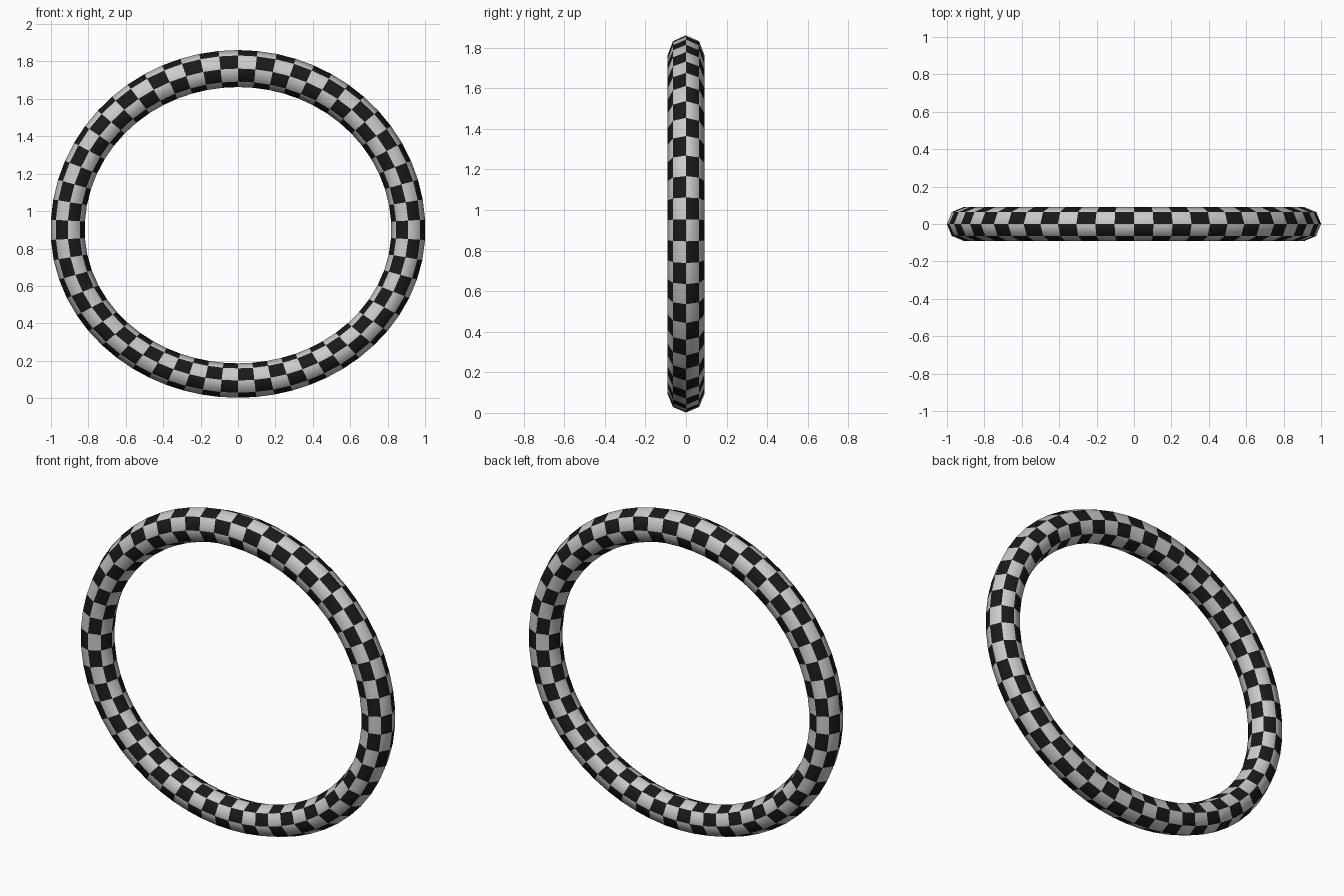
import bpy, bmesh
from math import sin, cos, pi, hypot

if "Cube" in bpy.data.objects:
    bpy.data.objects.remove(bpy.data.objects["Cube"])

SEGS, SIDES = 58, 8           # checks around the ring / around the tube
CZ, TUBE = 0.90, 0.091        # height of the widest point, tube radius
RX, R_UP, R_DOWN = 0.911, 0.862, 0.806   # centre line: sideways, up, down


def material(name, shade):
    m = bpy.data.materials.new(name)
    m.diffuse_color = (shade, shade, shade, 1)
    m.use_nodes = True
    m.node_tree.nodes["Principled BSDF"].inputs["Base Color"].default_value = m.diffuse_color
    return m


# Slightly egg-shaped ring: evenly turned spokes carry an octagonal section
bm = bmesh.new()
rings = []
for i in range(SEGS):
    a = 2 * pi * (i + 0.5) / SEGS
    c, s = cos(a), sin(a)
    rz, swell = (R_UP, 0.008) if s > 0 else (R_DOWN, 0.001)
    mid = 1 / hypot(c / RX, s / rz)
    radial = TUBE + swell * s * s      # tube is a little deeper at the top
    ring = []
    for j in range(SIDES):
        b = 2 * pi * j / SIDES
        r = mid + radial * cos(b)
        ring.append(bm.verts.new((r * c, TUBE * sin(b), CZ + r * s)))
    rings.append(ring)

# Faces alternate between the two materials
for i in range(SEGS):
    n = (i + 1) % SEGS
    for j in range(SIDES):
        k = (j + 1) % SIDES
        f = bm.faces.new((rings[i][j], rings[n][j], rings[n][k], rings[i][k]))
        f.material_index = (i + j) % 2
        f.smooth = True
bmesh.ops.recalc_face_normals(bm, faces=bm.faces)

mesh = bpy.data.meshes.new("checkered_ring")
bm.to_mesh(mesh)
bm.free()
mesh.materials.append(material("black_check", 0.01))
mesh.materials.append(material("light_check", 0.6))
ring_obj = bpy.data.objects.new("checkered_ring", mesh)
bpy.context.collection.objects.link(ring_obj)
